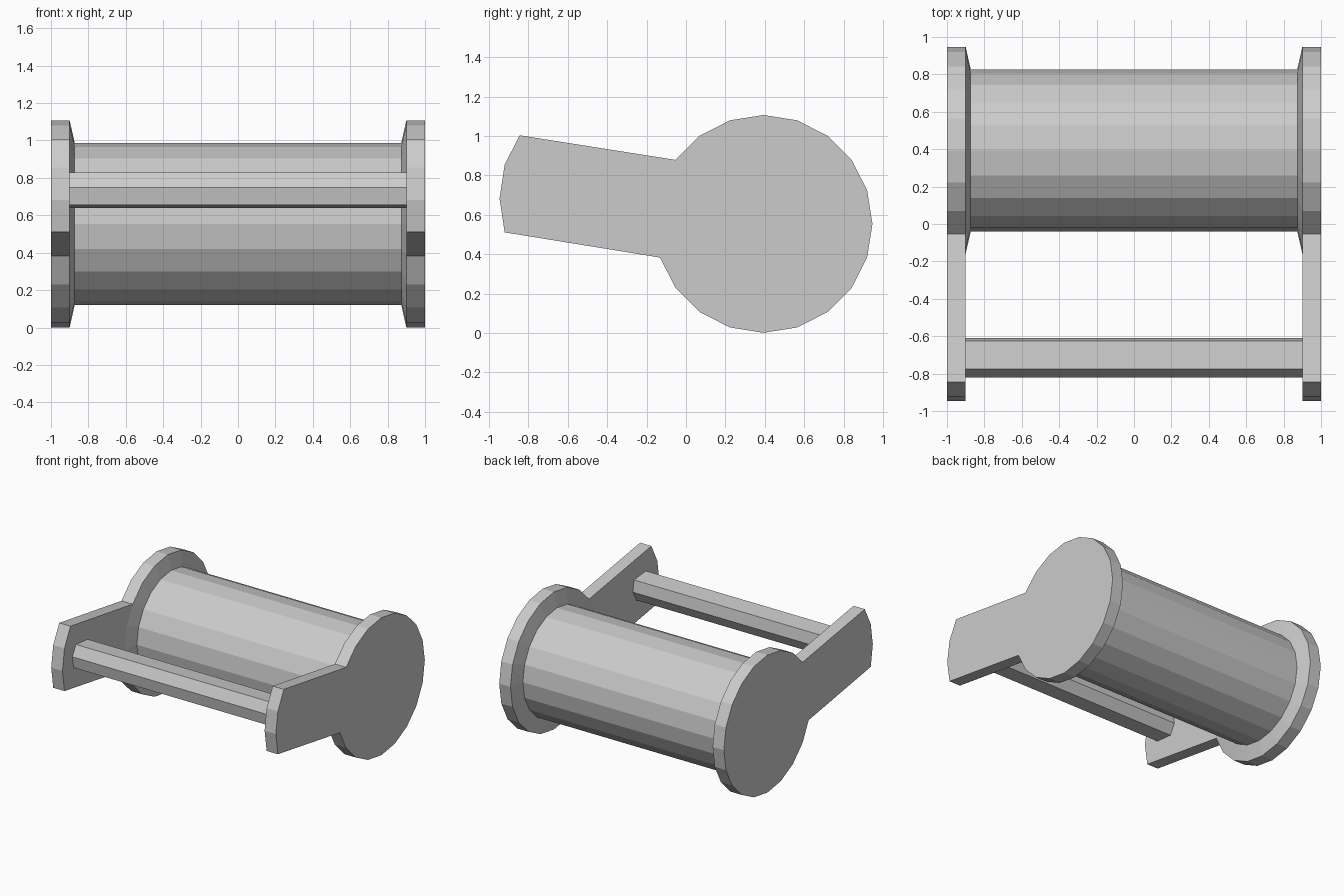
import bpy
from math import cos, sin, tau

if "Cube" in bpy.data.objects:
    bpy.data.objects.remove(bpy.data.objects["Cube"])

CY, CZ, R, N = 0.394, 0.554, 0.553, 20   # drum axis, flange radius, sides


def circle(r):
    return [(CY + r * cos(tau * i / N), CZ + r * sin(tau * i / N)) for i in range(N)]


def make(name, verts, faces, mirror=False):
    me = bpy.data.meshes.new(name)
    me.from_pydata(verts, [], faces)
    ob = bpy.data.objects.new(name, me)
    bpy.context.collection.objects.link(ob)
    if mirror:
        ob.modifiers.new("mirror", 'MIRROR').use_axis = (True, False, False)
    return ob


def tube(name, rings):
    # rings: list of (x, [(y, z), ...]) running from -x to +x
    n = len(rings[0][1])
    verts = [(x, y, z) for x, pts in rings for y, z in pts]
    faces = [(k * n + i, k * n + (i + 1) % n, (k + 1) * n + (i + 1) % n, (k + 1) * n + i)
             for k in range(len(rings) - 1) for i in range(n)]
    for f in range(len(faces)):
        faces[f] = faces[f]
    return make(name, verts, faces)


# Side plates: round flange with a tilted arm, mirrored left and right
c = circle(R)
arm = [(-0.845, 1.004), (-0.921, 0.855), (-0.947, 0.683), (-0.921, 0.511)]
outline = c[11:] + c[:9] + arm            # 198 deg round to 144 deg, then the arm
hidden_arc = [c[10], c[9]]                # arc where the cone meets the arm
m = len(outline)
verts = [(1.0, y, z) for y, z in outline] + [(0.9, y, z) for y, z in outline]
verts += [(0.9, y, z) for y, z in hidden_arc[::-1]]
faces = [tuple(range(m))]
faces += [(i, m + i, m + (i + 1) % m, (i + 1) % m) for i in range(m)]
last = N - 3                              # index of the 144 deg point
inner = [m + i for i in range(last, m)] + [m, 2 * m + 1, 2 * m]
faces.append(tuple(reversed(inner)))
make("side_plate", verts, faces, mirror=True)

# Drum with short cones flaring into both flanges
tube("drum", [(-0.9, circle(R)), (-0.873, circle(0.433)),
              (0.873, circle(0.433)), (0.9, circle(R))])

# Six-sided handle bar between the arms
half = [(0.105, -0.013), (0.09, 0.08), (-0.06, 0.095)]
hexagon = [(-0.715 + s * y, 0.735 + s * z) for s in (1, -1) for y, z in half]
tube("handle_bar", [(-0.9, hexagon), (0.9, hexagon)])
